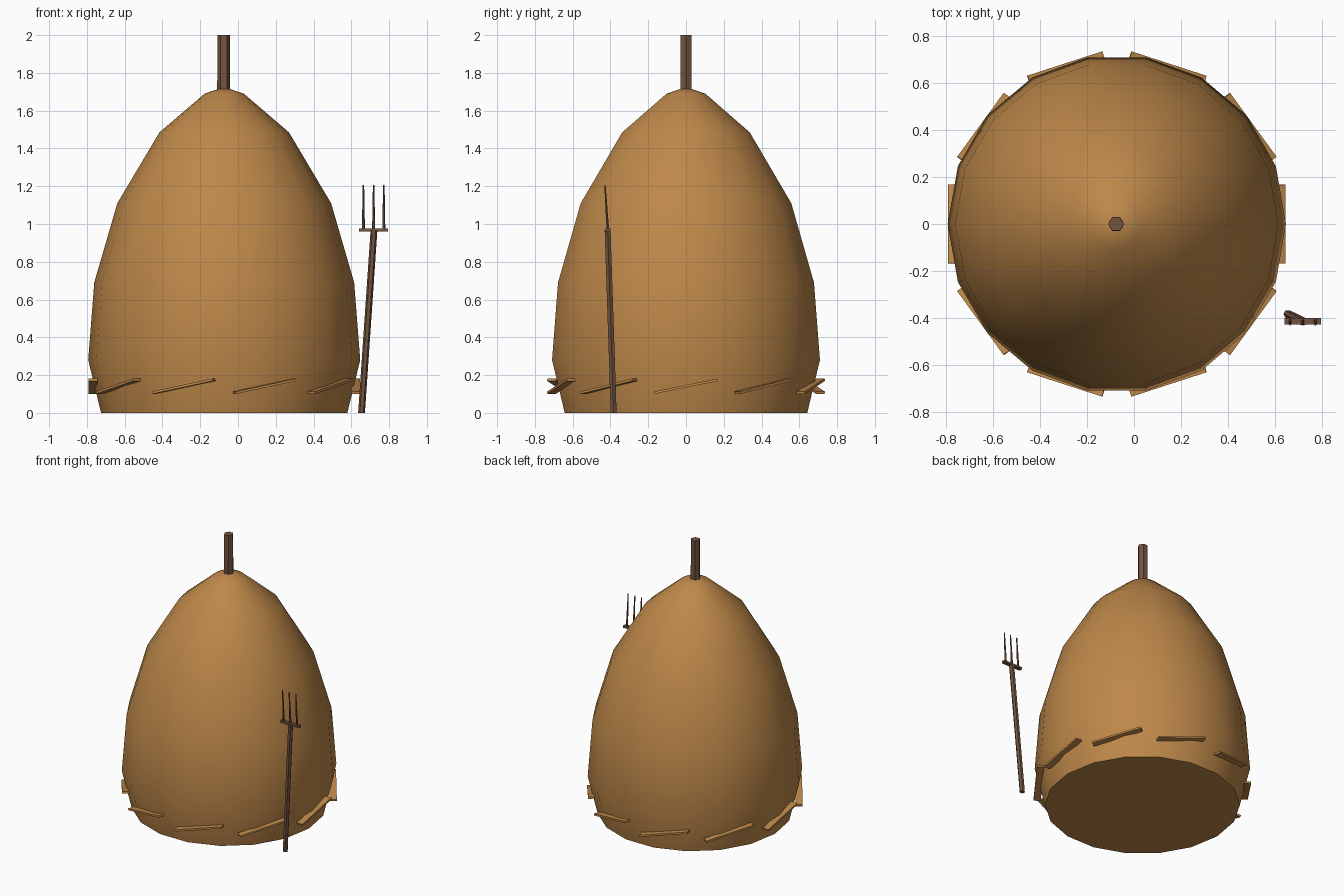
import bpy, bmesh, math
from mathutils import Vector, Matrix

if "Cube" in bpy.data.objects:
    bpy.data.objects.remove(bpy.data.objects["Cube"])

CX = -0.073  # haystack axis


def material(name, rgb):
    m = bpy.data.materials.new(name)
    m.diffuse_color = (*rgb, 1)
    m.use_nodes = True
    m.node_tree.nodes["Principled BSDF"].inputs["Base Color"].default_value = m.diffuse_color
    return m


straw = material("straw", (0.51, 0.245, 0.067))
wood = material("dark wood", (0.17, 0.087, 0.05))


def finish(name, bm, mat, smooth=None):
    bmesh.ops.recalc_face_normals(bm, faces=bm.faces[:])
    me = bpy.data.meshes.new(name)
    bm.to_mesh(me)
    bm.free()
    ob = bpy.data.objects.new(name, me)
    bpy.context.collection.objects.link(ob)
    me.materials.append(mat)
    if smooth:
        bpy.ops.object.select_all(action='DESELECT')
        ob.select_set(True)
        bpy.context.view_layer.objects.active = ob
        bpy.ops.object.shade_smooth_by_angle(angle=math.radians(smooth))
    return ob


def rod(name, a, b, r1, r2, sides=6, smooth=None):
    """Tapered rod between two points with level ends."""
    bm = bmesh.new()
    rings = []
    for p, r in ((a, r1), (b, r2)):
        rings.append([bm.verts.new(Vector(p) + Vector((r * math.cos(t), r * math.sin(t), 0)))
                      for t in (math.tau * i / sides for i in range(sides))])
    for i in range(sides):
        j = (i + 1) % sides
        bm.faces.new((rings[0][i], rings[0][j], rings[1][j], rings[1][i]))
    bm.faces.new(rings[0][::-1])
    bm.faces.new(rings[1])
    return finish(name, bm, wood, smooth)


def box(name, size, matrix, mat):
    bm = bmesh.new()
    bmesh.ops.create_cube(bm, size=1, matrix=matrix @ Matrix.Diagonal((*size, 1)))
    return finish(name, bm, mat)


# Haystack: lathed profile with 18 sides
profile = [(0.652, 0), (0.72, 0.28), (0.688, 0.69), (0.566, 1.11),
           (0.343, 1.485), (0.104, 1.69), (0.03, 1.715)]
N = 18
bm = bmesh.new()
rings = [[bm.verts.new((CX + r * math.cos(math.tau * i / N), r * math.sin(math.tau * i / N), z))
          for i in range(N)] for r, z in profile]
for lo, hi in zip(rings, rings[1:]):
    for i in range(N):
        j = (i + 1) % N
        bm.faces.new((lo[i], lo[j], hi[j], hi[i]))
bm.faces.new(rings[0][::-1])
bm.faces.new(rings[-1])
finish("haystack", bm, straw, 50)

# Centre pole
rod("centre_pole", (CX - 0.003, 0, 0.02), (CX - 0.003, 0, 2.0), 0.04, 0.033, smooth=30)

# Ten loose straw bundles tilted around the base
for k in range(10):
    m = (Matrix.Translation((CX, 0, 0.141)) @ Matrix.Rotation(math.tau * k / 10, 4, 'Z')
         @ Matrix.Translation((0.694, 0, 0)) @ Matrix.Rotation(math.radians(11.5), 4, 'X'))
    box(f"straw_bundle_{k + 1}", (0.048, 0.342, 0.013), m, straw)

# Pitchfork: leaning handle, crossbar and three tines
rod("fork_handle", (0.654, -0.383, 0), (0.72, -0.415, 0.968), 0.018, 0.018, smooth=30)
box("fork_crossbar", (0.154, 0.026, 0.016), Matrix.Translation((0.718, -0.414, 0.969)), wood)
for k, x in enumerate((0.664, 0.718, 0.772)):
    rod(f"fork_tine_{k + 1}", (x, -0.414, 0.972), (x, -0.429, 1.206), 0.008, 0.004)
